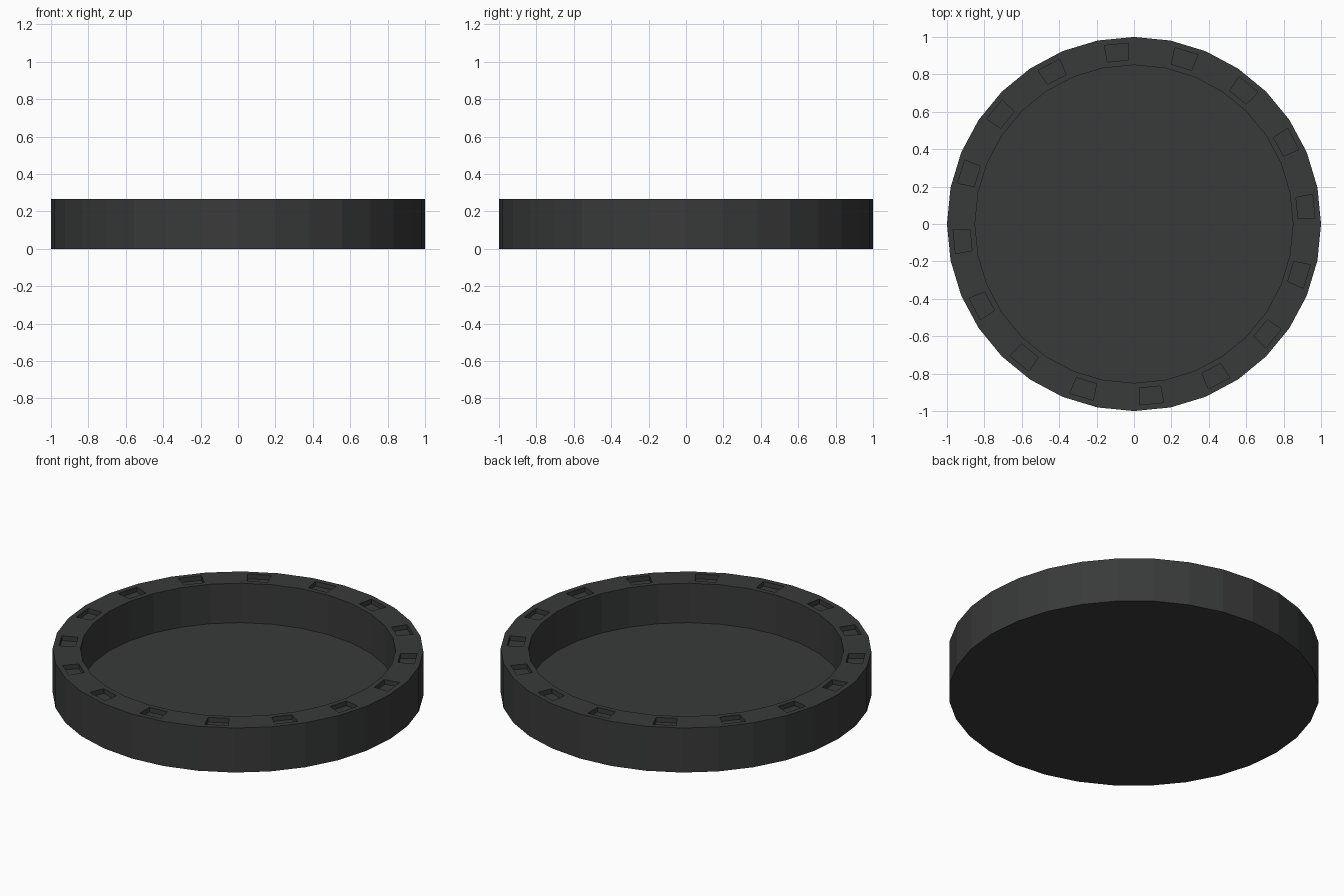
import bpy, bmesh, math

if "Cube" in bpy.data.objects:
    bpy.data.objects.remove(bpy.data.objects["Cube"])

SIDES = 32
HEIGHT, FLOOR = 0.265, 0.03
OUTER, INNER = 1.0, 0.85
SLOT_MARGIN, SLOT_DEPTH = 0.03, 0.028

bm = bmesh.new()


def ring(r, z):
    return [bm.verts.new((r * math.cos(2 * math.pi * i / SIDES),
                          r * math.sin(2 * math.pi * i / SIDES), z))
            for i in range(SIDES)]


def bridge(a, b):
    return [bm.faces.new((a[i], a[(i + 1) % SIDES], b[(i + 1) % SIDES], b[i]))
            for i in range(SIDES)]


# Shallow dish: base, outer wall, rim, inner wall, floor
bottom = ring(OUTER, 0)
rim_out = ring(OUTER, HEIGHT)
rim_in = ring(INNER, HEIGHT)
floor = ring(INNER, FLOOR)
bm.faces.new(bottom[::-1])
bridge(bottom, rim_out)
rim = bridge(rim_out, rim_in)
bridge(rim_in, floor)
bm.faces.new(floor)
bm.normal_update()

# Sunken slots in every second rim face
slots = rim[::2]
bmesh.ops.inset_individual(bm, faces=slots, thickness=SLOT_MARGIN, use_even_offset=True)
pockets = bmesh.ops.extrude_discrete_faces(bm, faces=slots)["faces"]
for f in pockets:
    bmesh.ops.translate(bm, verts=f.verts[:], vec=(0, 0, -SLOT_DEPTH))

bm.normal_update()
mesh = bpy.data.meshes.new("slotted_dish")
bm.to_mesh(mesh)
bm.free()
dish = bpy.data.objects.new("slotted_dish", mesh)
bpy.context.collection.objects.link(dish)

# Dark grey finish
mat = bpy.data.materials.new("dark_grey")
mat.diffuse_color = (0.04, 0.042, 0.041, 1)
mat.use_nodes = True
mat.node_tree.nodes["Principled BSDF"].inputs["Base Color"].default_value = mat.diffuse_color
mesh.materials.append(mat)
